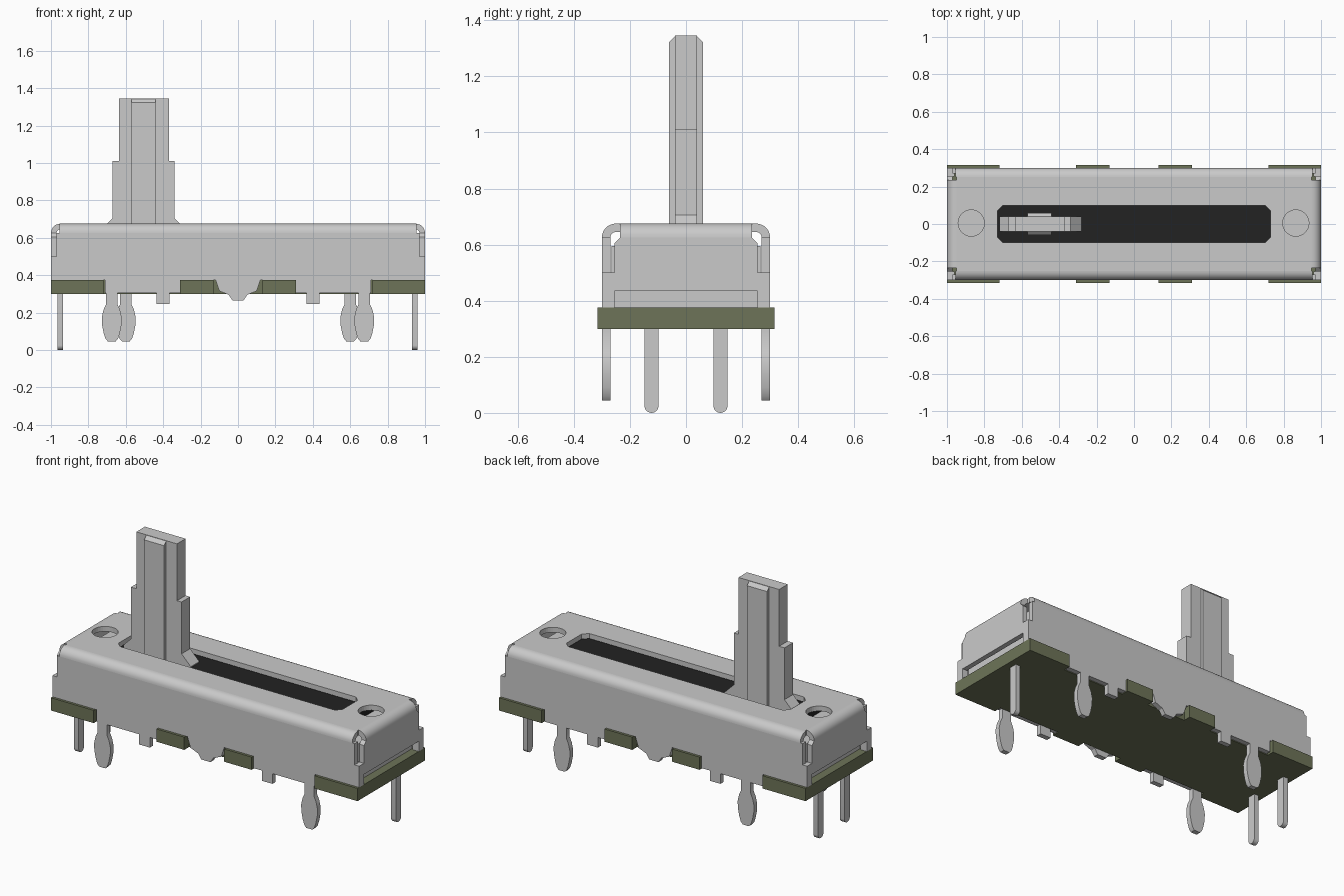
import bpy, bmesh, math
from mathutils import Vector

if "Cube" in bpy.data.objects:
    bpy.data.objects.remove(bpy.data.objects["Cube"])


def material(name, rgb):
    m = bpy.data.materials.new(name)
    m.diffuse_color = (*rgb, 1)
    m.use_nodes = True
    m.node_tree.nodes["Principled BSDF"].inputs["Base Color"].default_value = m.diffuse_color
    return m


METAL = material("light_grey_metal", (0.59, 0.59, 0.59))
BOARD = material("olive_board", (0.155, 0.175, 0.098))
DARK = material("black_inside", (0.016, 0.016, 0.016))

PLACE = {"x": lambda u, v, t: (t, u, v),
         "y": lambda u, v, t: (u, t, v),
         "z": lambda u, v, t: (u, v, t)}


def prism(name, pts, axis, a, b, mat, smooth=True):
    """Extrude a flat outline along an axis from a to b."""
    bm = bmesh.new()
    face = bm.faces.new([bm.verts.new(PLACE[axis](u, v, a)) for u, v in pts])
    res = bmesh.ops.extrude_face_region(bm, geom=[face])
    move = Vector(PLACE[axis](0, 0, b - a))
    bmesh.ops.translate(bm, vec=move, verts=[g for g in res["geom"] if isinstance(g, bmesh.types.BMVert)])
    bmesh.ops.recalc_face_normals(bm, faces=bm.faces[:])
    me = bpy.data.meshes.new(name)
    bm.to_mesh(me)
    bm.free()
    me.materials.append(mat)
    ob = bpy.data.objects.new(name, me)
    bpy.context.collection.objects.link(ob)
    if smooth:
        bpy.ops.object.select_all(action="DESELECT")
        ob.select_set(True)
        bpy.context.view_layer.objects.active = ob
        bpy.ops.object.shade_smooth_by_angle(angle=math.radians(30))
    return ob


def rect(u0, u1, v0, v1, c=0.0):
    """Rectangle outline with optional corner chamfers."""
    if not c:
        return [(u0, v0), (u1, v0), (u1, v1), (u0, v1)]
    return [(u0 + c, v0), (u1 - c, v0), (u1, v0 + c), (u1, v1 - c),
            (u1 - c, v1), (u0 + c, v1), (u0, v1 - c), (u0, v0 + c)]


def arc(cu, cv, r, a0, a1, n):
    return [(cu + r * math.cos(math.radians(a0 + (a1 - a0) * i / n)),
             cv + r * math.sin(math.radians(a0 + (a1 - a0) * i / n))) for i in range(n + 1)]


def mirrored(half):
    """Complete a right-half outline across u = 0."""
    return half + [(-u, v) for u, v in reversed(half) if abs(u) > 1e-6]


def cut(ob, cutter):
    mod = ob.modifiers.new("cut", "BOOLEAN")
    mod.operation = "DIFFERENCE"
    mod.solver = "EXACT"
    mod.object = cutter
    bpy.ops.object.select_all(action="DESELECT")
    bpy.context.view_layer.objects.active = ob
    ob.select_set(True)
    bpy.ops.object.modifier_apply(modifier=mod.name)
    bpy.data.objects.remove(cutter)


# Circuit board with edge tabs showing between the skirt parts
edge = [(1, -0.315), (0.72, -0.315), (0.72, -0.27), (0.31, -0.27),
        (0.31, -0.315), (0.13, -0.315), (0.13, -0.27)]
front = edge + [(-u, v) for u, v in reversed(edge)]
prism("circuit_board", front + [(u, -v) for u, v in reversed(front)], "z", 0.305, 0.38, BOARD, False)

# Inner body and the dark floor of the slot
prism("inner_body", rect(-0.95, 0.95, -0.265, 0.265), "z", 0.38, 0.6, METAL, False)
prism("slot_floor", rect(-0.78, 0.78, -0.15, 0.15), "z", 0.6, 0.645, DARK, False)

# Cover top with the lever slot and two mounting holes
top = prism("cover_top", rect(-0.95, 0.95, -0.25, 0.25), "z", 0.65, 0.68, METAL, False)
cut(top, prism("slot_cutter", rect(-0.73, 0.73, -0.1, 0.1, 0.03), "z", 0.6, 0.75, METAL, False))
for x in (-0.87, 0.865):
    cut(top, prism("hole_cutter", arc(x, 0.005, 0.07, 0, 348.75, 31), "z", 0.6, 0.75, METAL, False))

# Snap leg outline, going down one side and up the other
leg_side = [(0.03, 0.31), (0.03, 0.25), (0.044, 0.22), (0.053, 0.18), (0.052, 0.14),
            (0.043, 0.095), (0.033, 0.065), (0.02, 0.05)]
bend = arc(0.25, 0.63, 0.05, 0, 90, 8) + arc(0.25, 0.63, 0.02, 90, 0, 8)

for s, side, leg_x in ((-1, "front", 0.675), (1, "back", 0.6)):
    # Side wall with centre lug, feet, snap legs and end tabs
    leg = [(leg_x - u, v) for u, v in leg_side] + [(leg_x + u, v) for u, v in reversed(leg_side)]
    half = [(0, 0.27), (0.03, 0.27), (0.05, 0.3), (0.1, 0.32), (0.12, 0.38),
            (0.31, 0.38), (0.31, 0.31), (0.365, 0.31), (0.365, 0.25),
            (0.435, 0.25), (0.435, 0.31), *leg, (0.712, 0.31), (0.712, 0.38),
            (1, 0.38), (1, 0.505), (0.97, 0.505), (0.97, 0.63)]
    prism(side + "_wall", mirrored(half), "y", s * 0.27, s * 0.3, METAL)
    # Rounded long edge of the cover
    prism(side + "_bend", [(s * u, v) for u, v in bend], "x", -0.955, 0.955, METAL)

for s, side in ((-1, "left"), (1, "right")):
    # Rounded short edge and the hanging end flap
    prism(side + "_bend", [(s * (u + 0.7), v) for u, v in bend], "y", -0.235, 0.235, METAL)
    flap = [(0.255, 0.44), (0.255, 0.61), (0.235, 0.63)]
    prism(side + "_end_flap", mirrored(flap), "x", s * 0.97, s * 1.0, METAL, False)
    # Folded corner lips of the side walls
    for t, end in ((-1, "front"), (1, "back")):
        prism(f"{side}_{end}_lip", rect(t * 0.255, t * 0.275, 0.38, 0.505),
              "x", s * 0.96, s * 1.0, METAL, False)

# Slider lever: thin stepped blade plus a thicker chamfered rib
blade = [(-0.72, 0.645), (-0.72, 0.66), (-0.67, 0.71), (-0.67, 1.015), (-0.635, 1.015),
         (-0.635, 1.35), (-0.37, 1.35), (-0.37, 1.015), (-0.34, 1.015), (-0.34, 0.71),
         (-0.28, 0.65), (-0.28, 0.645)]
prism("lever_blade", blade, "y", -0.04, 0.04, METAL, False)
rib = [(0.06, 0.645), (0.06, 1.328), (0.038, 1.35)]
prism("lever_rib", mirrored(rib), "x", -0.57, -0.44, METAL, False)

# Solder pins with rounded tips
for x, y in ((-0.95, -0.123), (-0.95, 0.123), (0.945, 0.123)):
    tip = arc(y, 0.03, 0.025, 180, 360, 10)
    prism("solder_pin", tip + [(y + 0.025, 0.34), (y - 0.025, 0.34)], "x", x - 0.015, x + 0.015, METAL)

# Rest the pin tips on the ground
for ob in bpy.data.objects:
    ob.location.z -= 0.005
